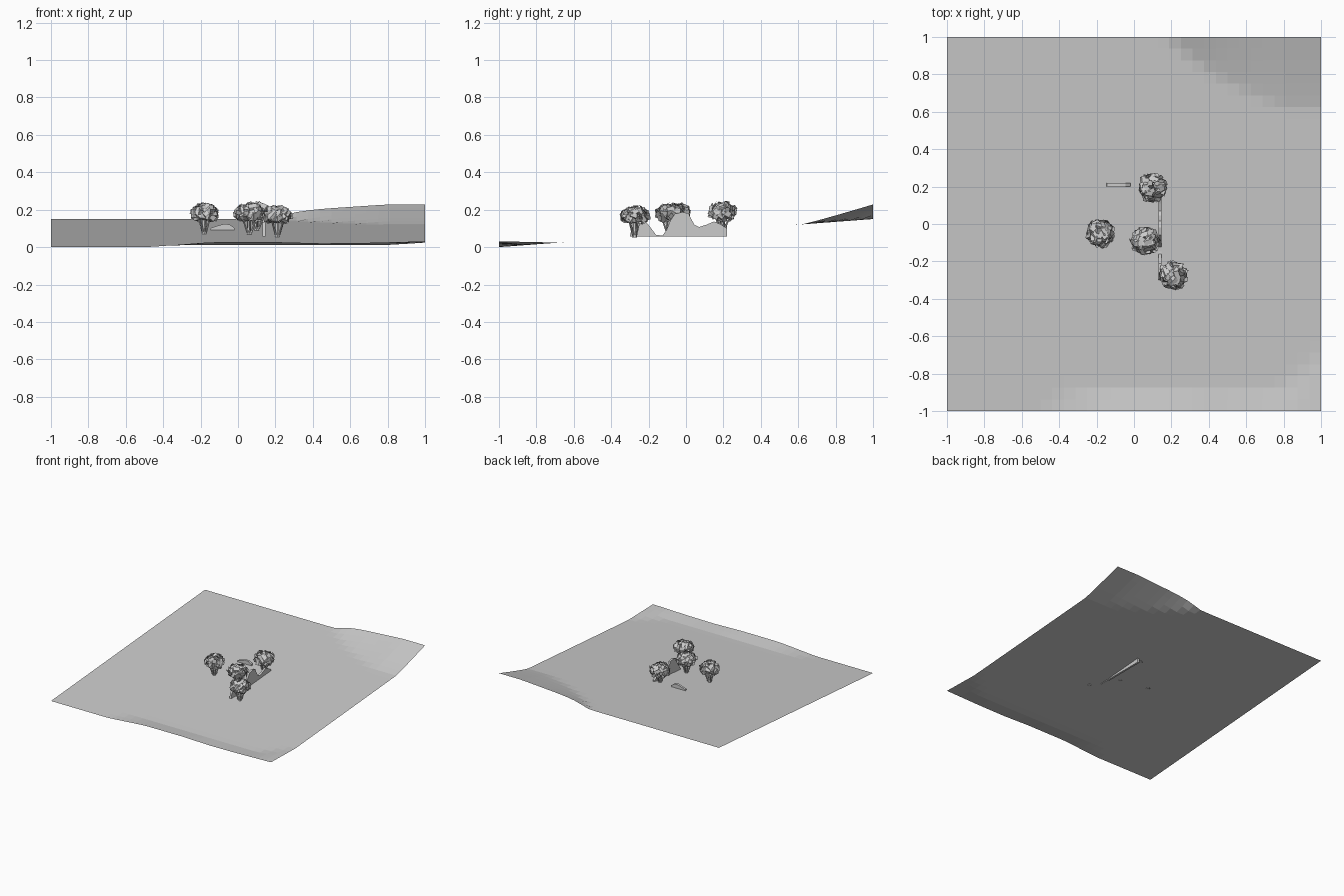
import bpy, bmesh, math, random
from mathutils import Vector, Matrix

if "Cube" in bpy.data.objects:
    bpy.data.objects.remove(bpy.data.objects["Cube"])

random.seed(7)


def interp(x, pts):
    # piecewise linear profile lookup
    if x <= pts[0][0]:
        return pts[0][1]
    for (x0, v0), (x1, v1) in zip(pts, pts[1:]):
        if x <= x1:
            return v0 + (v1 - v0) * (x - x0) / (x1 - x0)
    return pts[-1][1]


def finish(bm, name):
    me = bpy.data.meshes.new(name)
    bm.to_mesh(me)
    bm.free()
    ob = bpy.data.objects.new(name, me)
    bpy.context.collection.objects.link(ob)
    return ob


# Sloping ground with a raised back corner and a raised front lip
HILL_EDGE = [(0.18, 1.0), (0.3, 0.88), (0.5, 0.75), (0.8, 0.62), (1, 0.62)]
HILL_TOP = [(0.18, 0), (0.3, 0.035), (0.4, 0.05), (0.5, 0.058), (0.8, 0.078), (1, 0.078)]
LIP_EDGE = [(-0.48, -1), (-0.35, -0.87), (0.8, -0.87), (1, -0.68)]
LIP_TOP = [(-0.48, 0), (-0.15, 0.026), (0.2, 0.027), (0.45, 0.02), (0.7, 0.023), (1, 0.031)]


def ground_z(x, y):
    z = 0.075 + 0.075 * y
    e = interp(x, HILL_EDGE)
    if y > e:
        z += interp(x, HILL_TOP) * ((y - e) / (1 - e)) ** 1.1
    e = interp(x, LIP_EDGE)
    if y < e:
        z += interp(x, LIP_TOP) * (e - y) / (e + 1)
    return z


bm = bmesh.new()
bmesh.ops.create_grid(bm, x_segments=32, y_segments=32, size=1)
for v in bm.verts:
    v.co.z = ground_z(v.co.x, v.co.y)
finish(bm, "ground")


# Thin ruined walls: outline (along, z) extruded across the thickness
def wall(name, outline, thick, place):
    bm = bmesh.new()
    f = bm.faces.new([bm.verts.new(place(a, -thick / 2, z)) for a, z in outline])
    ext = bmesh.ops.extrude_face_region(bm, geom=[f])
    off = Vector(place(0, thick / 2, 0)) - Vector(place(0, -thick / 2, 0))
    bmesh.ops.translate(bm, vec=off, verts=[g for g in ext["geom"] if isinstance(g, bmesh.types.BMVert)])
    bmesh.ops.recalc_face_normals(bm, faces=bm.faces)
    finish(bm, name)


wall("long_wall", [(-0.3, 0.058), (0.22, 0.058), (0.22, 0.10), (0.18, 0.125), (0.15, 0.137),
                   (0.11, 0.12), (0.07, 0.107), (0.045, 0.12), (0.025, 0.155), (0.015, 0.18),
                   (-0.02, 0.187), (-0.06, 0.178), (-0.085, 0.14), (-0.105, 0.09), (-0.125, 0.062),
                   (-0.16, 0.065), (-0.19, 0.105), (-0.21, 0.13), (-0.26, 0.135), (-0.29, 0.10)],
     0.016, lambda a, t, z: (0.14 + t, a, z))
wall("short_wall", [(-0.147, 0.092), (-0.02, 0.092), (-0.02, 0.103), (-0.045, 0.121),
                    (-0.075, 0.124), (-0.12, 0.111), (-0.145, 0.102)],
     0.018, lambda a, t, z: (a, 0.21 + t, z))


# Trees: tapered trunk, a few branches, crown of creased leaf cards
def limb(bm, p, q, r0, r1):
    p, q = Vector(p), Vector(q)
    d = q - p
    m = Matrix.Translation((p + q) / 2) @ d.to_track_quat('Z', 'Y').to_matrix().to_4x4()
    bmesh.ops.create_cone(bm, cap_ends=True, segments=6, radius1=r0, radius2=r1, depth=d.length, matrix=m)


def tree(name, x, y, base, top):
    mid = top - 0.055
    bm = bmesh.new()
    limb(bm, (x, y, base), (x, y, mid), 0.014, 0.008)
    for k in range(4):
        a = k * math.pi / 2 + random.random()
        limb(bm, (x + 0.012 * math.cos(a), y + 0.012 * math.sin(a), base + 0.015),
             (x + 0.05 * math.cos(a), y + 0.05 * math.sin(a), mid), 0.006, 0.003)
    finish(bm, name + "_trunk")

    bm = bmesh.new()
    n = 56
    for i in range(n):
        u = 1 - 1.75 * (i + 0.5) / n
        a = i * 2.39996
        s = math.sqrt(1 - u * u)
        nrm = Vector((s * math.cos(a), s * math.sin(a), u))
        c = Vector((x + nrm.x * 0.066, y + nrm.y * 0.066, mid + nrm.z * 0.042))
        tilt = Vector([random.uniform(-0.6, 0.6) for _ in range(3)])
        rot = (nrm + tilt).to_track_quat('Z', 'Y').to_matrix() @ Matrix.Rotation(random.uniform(0, 6.28), 3, 'Z')
        h = random.uniform(0.016, 0.024)
        # 3 x 2 vertices, creased along the middle
        rows = [[bm.verts.new(c + rot @ Vector((i2 * h, j * h, 0.008 if i2 == 0 else -0.006)))
                 for j in (-1, 1)] for i2 in (-1, 0, 1)]
        for r, q in zip(rows, rows[1:]):
            bm.faces.new((r[0], q[0], q[1], r[1]))
    finish(bm, name + "_crown")


for i, (x, y, base, top) in enumerate([(0.10, 0.195, 0.085, 0.242), (-0.18, -0.05, 0.066, 0.238),
                                       (0.06, -0.09, 0.064, 0.236), (0.21, -0.275, 0.05, 0.223)]):
    tree("tree_%d" % (i + 1), x, y, base, top)
